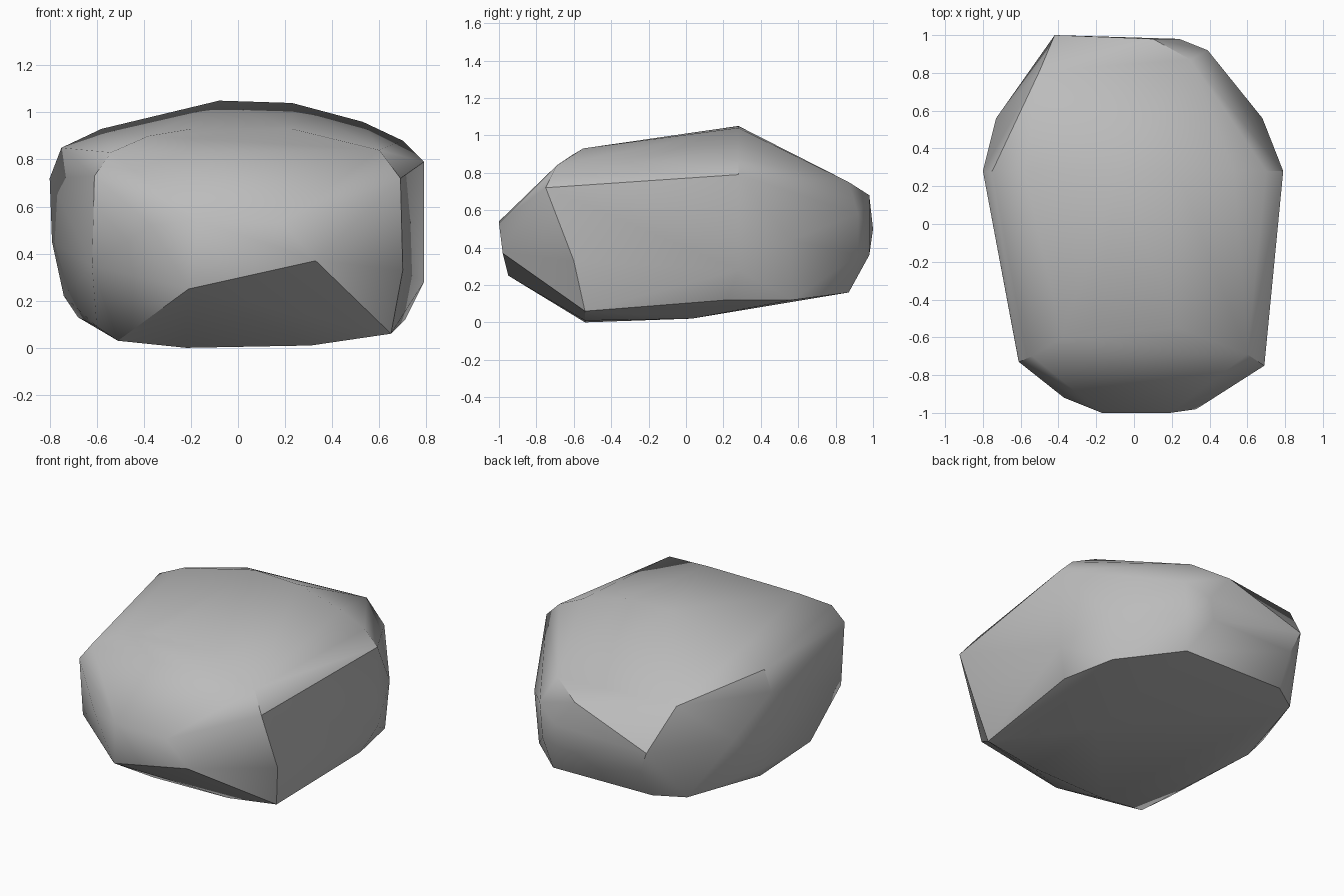
import bpy
import bmesh
import math

default_cube = bpy.data.objects.get("Cube")
if default_cube:
    bpy.data.objects.remove(default_cube, do_unlink=True)


def flat_material(name, value):
    """Plain matte grey."""
    material = bpy.data.materials.new(name)
    material.use_nodes = True
    colour = (value, value, value, 1)
    material.diffuse_color = colour
    shader = material.node_tree.nodes["Principled BSDF"]
    shader.inputs["Base Color"].default_value = colour
    shader.inputs["Roughness"].default_value = 0.9
    return material


def section(y, outline):
    """Place an (x, z) outline on a cross-section at depth y."""
    return [(x, y, z) for x, z in outline]


# Widest cross-section, running over the crest from side to side
crest_section = section(.28, [
    (-.74, .22), (-.79, .45), (-.8, .72), (-.75, .85), (-.58, .93), (-.08, 1.05),
    (.23, 1.04), (.53, .96), (.7, .88), (.79, .79), (.79, .28)])

# Front edge of the top, and the two front shoulders
front_brow = section(-.55, [(-.2, .93), (.23, .93)]) + [(-.38, -.6, .9)]
front_shoulders = [
    (-.61, -.73, .73), (-.54, -.7, .83), (-.62, -.68, .35),
    (.69, -.75, .72), (.6, -.69, .84), (.7, -.6, .33)]

# Blunt nose
nose = section(-1, [(-.17, .54), (.19, .53)]) + [
    (-.37, -.92, .52), (.33, -.98, .37), (-.21, -.95, .25)]

# Gently rising underside
underside = section(-.54, [(-.51, .03), (-.22, 0), (.31, .01), (.65, .06)]) + [
    (.31, .03, .02), (-.6, -.4, .09), (-.68, .22, .13), (.71, .22, .12),
    (-.54, .76, .16), (.64, .57, .12)]
underside += section(.87, [(-.37, .17), (.33, .16)])

# Tapered back end
back_end = section(.98, [(.1, .68), (.24, .5), (.22, .36), (-.36, .36)]) + [
    (-.42, 1, .5), (-.5, .81, .75), (.3, .87, .75), (-.73, .56, .5),
    (.68, .56, .44)]
back_end += section(.92, [(.39, .58), (.37, .36)])

# Wrap all the bands in one faceted boulder
corners = crest_section + front_brow + front_shoulders + nose + underside + back_end
bm = bmesh.new()
for corner in corners:
    bm.verts.new(corner)
hull = bmesh.ops.convex_hull(bm, input=bm.verts[:])
inside = [v for v in set(hull["geom_interior"] + hull["geom_unused"])
          if isinstance(v, bmesh.types.BMVert)]
bmesh.ops.delete(bm, geom=inside, context="VERTS")
bmesh.ops.recalc_face_normals(bm, faces=bm.faces[:])

mesh = bpy.data.meshes.new("boulder")
bm.to_mesh(mesh)
bm.free()
mesh.materials.append(flat_material("stone grey", 0.5))
boulder = bpy.data.objects.new("boulder", mesh)
bpy.context.collection.objects.link(boulder)

# Soften the shallow facets and keep the strong ridges crisp
bpy.ops.object.select_all(action="DESELECT")
boulder.select_set(True)
bpy.context.view_layer.objects.active = boulder
bpy.ops.object.shade_smooth_by_angle(angle=math.radians(35))
